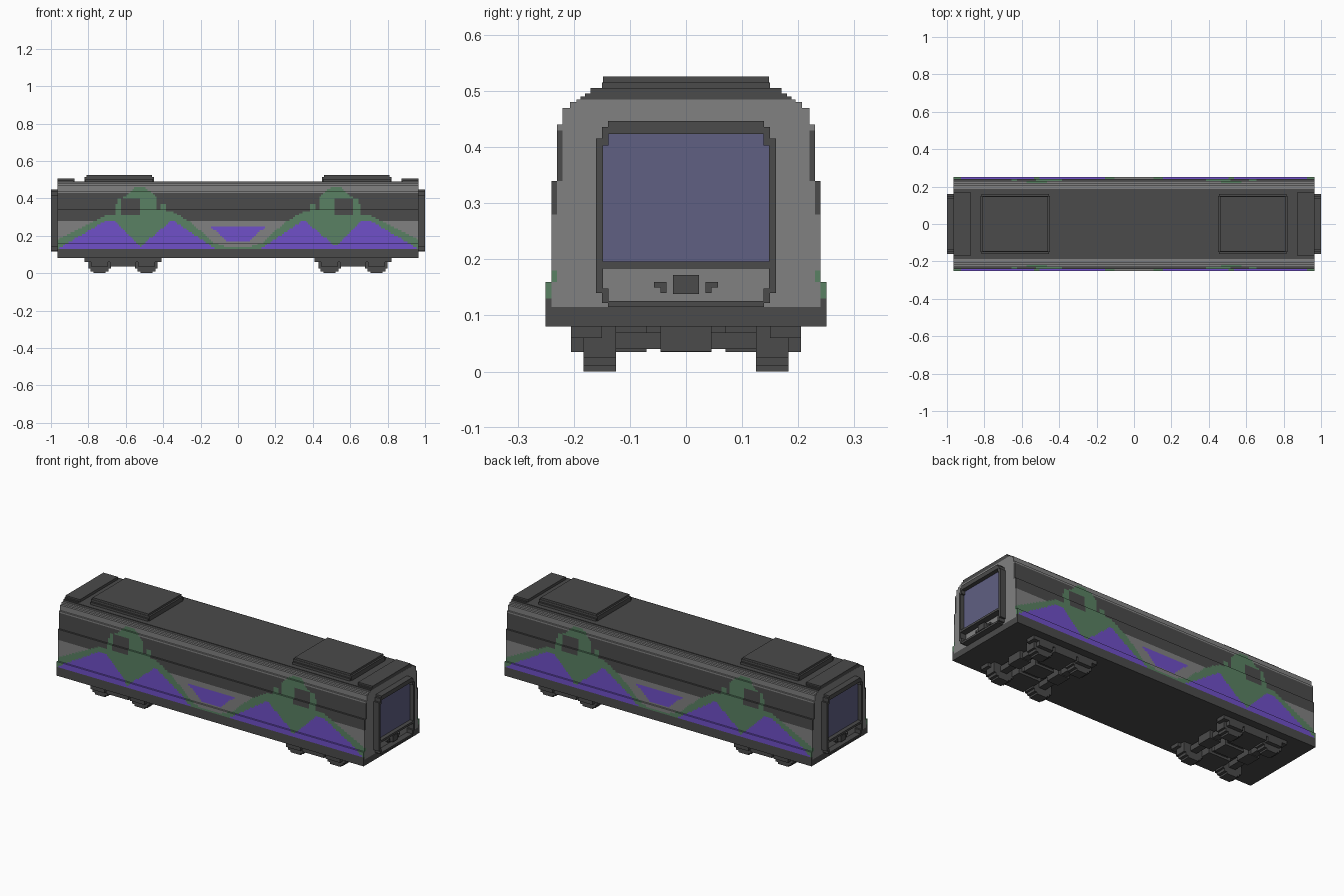
import bpy, bmesh
from mathutils import Matrix, Vector

cube = bpy.data.objects.get("Cube")
if cube:
    bpy.data.objects.remove(cube, do_unlink=True)


def material(name, rgb):
    m = bpy.data.materials.new(name)
    m.use_nodes = True
    col = (*rgb, 1.0)
    m.diffuse_color = col
    m.node_tree.nodes["Principled BSDF"].inputs["Base Color"].default_value = col
    return m


DARK, GREY, GREEN, PURPLE, GLASS = range(5)
MATS = [material("dark grey", (0.07, 0.07, 0.07)),
        material("light grey", (0.22, 0.22, 0.22)),
        material("forest green", (0.10, 0.22, 0.125)),
        material("violet", (0.16, 0.08, 0.58)),
        material("window lilac", (0.115, 0.115, 0.225))]


def build(name, boxes):
    """One object from boxes given as (x0, x1, y0, y1, z0, z1, colour)."""
    bm = bmesh.new()
    for x0, x1, y0, y1, z0, z1, colour in boxes:
        mat = (Matrix.Translation(((x0 + x1) / 2, (y0 + y1) / 2, (z0 + z1) / 2))
               @ Matrix.Diagonal((abs(x1 - x0), abs(y1 - y0), z1 - z0, 1)))
        verts = bmesh.ops.create_cube(bm, size=1, matrix=mat)["verts"]
        for f in {f for v in verts for f in v.link_faces}:
            f.material_index = colour
    me = bpy.data.meshes.new(name)
    bm.to_mesh(me)
    bm.free()
    for m in MATS:
        me.materials.append(m)
    ob = bpy.data.objects.new(name, me)
    bpy.context.collection.objects.link(ob)
    return ob


def both(y0, y1, x0, x1, z0, z1, colour=DARK):
    """A box on each side of the car."""
    return [(x0, x1, s * y0, s * y1, z0, z1, colour) for s in (-1, 1)]


END = 0.965

# Stepped body: (top height, half width)
STEPS = [(0.16, 0.25), (0.34, 0.24), (0.44, 0.23), (0.47, 0.22), (0.48, 0.207)]


def half_width(z):
    return next(w for top, w in STEPS if z < top)


core, low = [], 0.115
for top, w in STEPS:
    core.append((-END, END, -w + 0.01, w - 0.01, low, top, GREY))
    low = top
core.append((-END, END, -0.195, 0.195, 0.48, 0.485, GREY))
build("body_core", core)
build("floor_skirt", [(-END, END, -0.25, 0.25, 0.08, 0.115, DARK)])


# Mural heights along the side, mirrored about the middle
def height(points, a):
    for (a0, z0), (a1, z1) in zip(points, points[1:]):
        if a0 <= a <= a1:
            return z0 + (z1 - z0) * (a - a0) / (a1 - a0)
    return 0


PEAKS = [(0.12, 0.13), (0.35, 0.285), (0.52, 0.145), (0.67, 0.285),
         (0.70, 0.285), (0.965, 0.13)]
HILLS = [(0, 0.14), (0.07, 0.142), (0.13, 0.165), (0.25, 0.27), (0.34, 0.325),
         (0.385, 0.33), (0.39, 0.37), (0.41, 0.37), (0.42, 0.34), (0.43, 0.34),
         (0.435, 0.41), (0.46, 0.43), (0.50, 0.46), (0.55, 0.46), (0.58, 0.435),
         (0.60, 0.41), (0.64, 0.40), (0.655, 0.36), (0.66, 0.31), (0.70, 0.31),
         (0.76, 0.285), (0.965, 0.18)]


def side_colour(x, z):
    a = abs(x)
    if z < 0.13:
        return DARK
    if z < height(PEAKS, a):
        return PURPLE
    if 0.165 < z < 0.255 and a < 0.05 + 1.15 * (z - 0.165):
        return PURPLE
    hole = 0.52 < a < 0.62 and 0.31 < z < 0.40
    if z < height(HILLS, a) and not hole:
        return GREEN
    return DARK if 0.28 < z < 0.43 else GREY


# Side panels: each row is cut into runs of one colour
panels = []
rows = [(0.115, 0.13)] + [(0.13 + 0.01 * i, 0.14 + 0.01 * i) for i in range(35)]
CELL, COUNT = 0.01, 193
for z0, z1 in rows:
    zm = (z0 + z1) / 2
    w = half_width(zm)
    colours = [side_colour(-END + CELL * (i + 0.5), zm) for i in range(COUNT)]
    start = 0
    for i in range(1, COUNT + 1):
        if i == COUNT or colours[i] != colours[start]:
            panels += both(w - 0.01, w, -END + CELL * start, -END + CELL * i,
                           z0, z1, colours[start])
            start = i
build("side_panels", panels)

# Roof and its equipment
build("roof", [(-END, END, -0.188, 0.188, 0.48, 0.49, DARK)])
for s, side in ((-1, "right"), (1, "left")):
    build(f"roof_pod_{side}", [
        (s * 0.45, s * 0.82, -0.15, 0.15, 0.485, 0.515, DARK),
        (s * 0.455, s * 0.815, -0.16, 0.16, 0.485, 0.503, DARK),
        (s * 0.46, s * 0.81, -0.148, 0.148, 0.515, 0.526, DARK)])
    build(f"roof_end_cap_{side}", [
        (s * 0.875, s * END, -0.17, 0.17, 0.485, 0.505, DARK),
        (s * 0.88, s * END, -0.18, 0.18, 0.485, 0.496, DARK)])

    # End frame with stepped corners
    e0, e1 = s * END, s * 1.0
    build(f"end_frame_{side}",
          both(0.148, 0.16, e0, e1, 0.14, 0.415)
          + both(0.138, 0.15, e0, e1, 0.403, 0.436)
          + both(0.138, 0.15, e0, e1, 0.122, 0.148)
          + [(e0, e1, -0.139, 0.139, 0.423, 0.447, DARK),
             (e0, e1, -0.139, 0.139, 0.115, 0.126, DARK),
             (e0, e1, -0.149, 0.149, 0.184, 0.196, DARK)])
    build(f"end_window_{side}",
          [(e0, s * 0.977, -0.149, 0.149, 0.195, 0.425, GLASS)])
    build(f"coupler_{side}",
          [(e0, s * 0.99, -0.023, 0.023, 0.138, 0.172, DARK)]
          + both(0.035, 0.045, e0, s * 0.98, 0.14, 0.16)
          + both(0.045, 0.057, e0, s * 0.98, 0.15, 0.16))

    # Bogie frame
    c = s * 0.615
    frame = both(0.15, 0.205, c - 0.205, c + 0.205, 0.06, 0.08)
    frame += both(0.07, 0.205, c - 0.07, c + 0.07, 0.035, 0.08)
    frame += [(c - 0.06, c + 0.06, -0.045, 0.045, 0.035, 0.08, DARK),
              (c - 0.05, c + 0.05, -0.19, 0.19, 0.048, 0.08, DARK)]
    wheels = []
    for wx in (c - 0.125, c + 0.125):
        frame += both(0.183, 0.205, wx - 0.045, wx + 0.045, 0.035, 0.08)
        frame += [(wx - 0.02, wx + 0.02, -0.18, 0.18, 0.04, 0.07, DARK),
                  (wx - 0.035, wx + 0.035, -0.045, 0.045, 0.036, 0.08, DARK)]
        # Wheels stepped towards the rail
        for hw, z0, z1 in ((0.032, 0, 0.01), (0.048, 0.01, 0.025),
                           (0.06, 0.025, 0.08)):
            wheels += both(0.125, 0.183, wx - hw, wx + hw, z0, z1)
    build(f"bogie_frame_{side}", frame)
    build(f"bogie_wheels_{side}", wheels)
